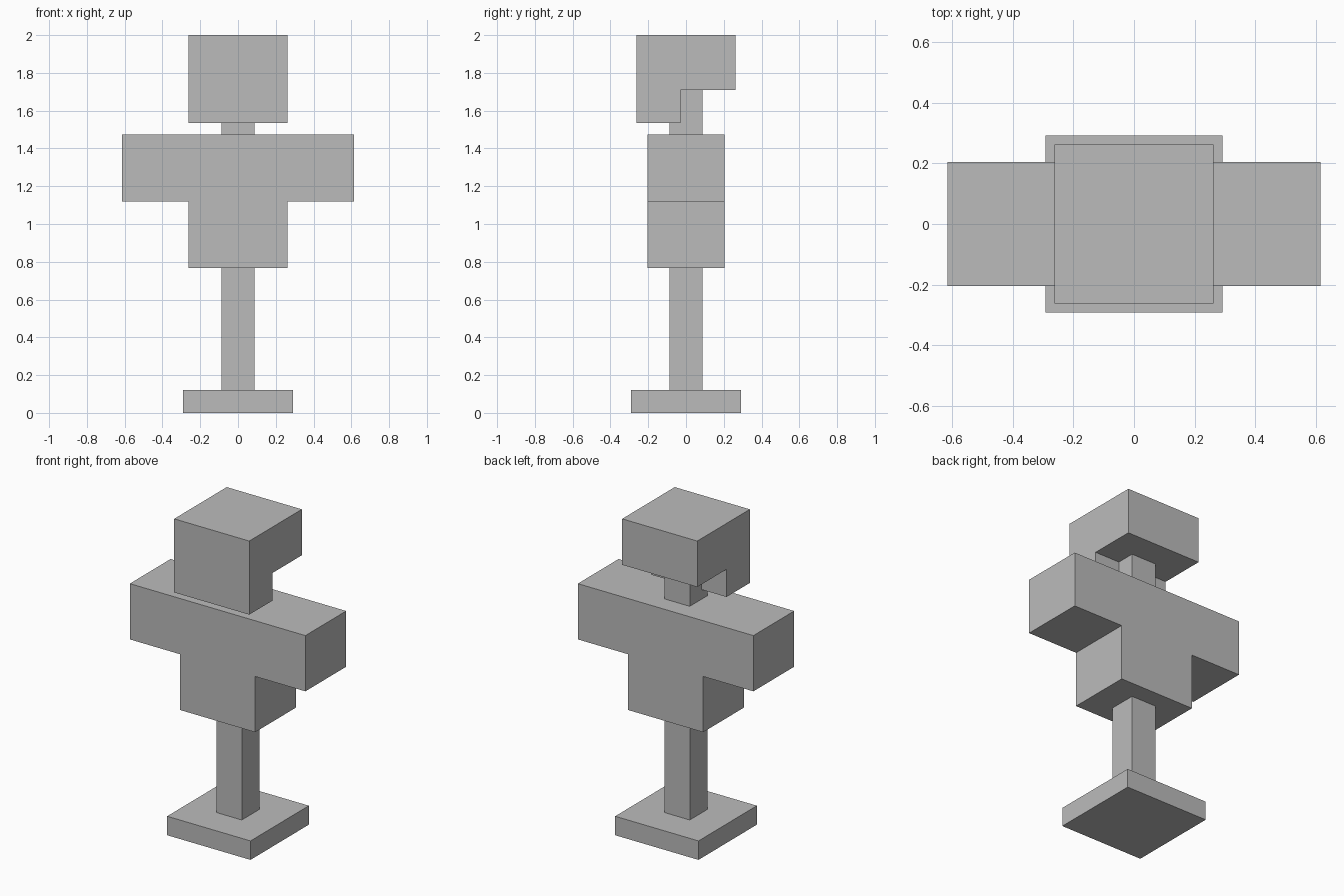
import bpy
import bmesh
from mathutils import Vector

default_cube = bpy.data.objects.get("Cube")
if default_cube:
    bpy.data.objects.remove(default_cube, do_unlink=True)

grey = bpy.data.materials.new("plain grey")
grey.use_nodes = True
colour = (0.5, 0.5, 0.5, 1)
grey.diffuse_color = colour
grey.node_tree.nodes["Principled BSDF"].inputs["Base Color"].default_value = colour


def extrude_profile(name, points, direction):
    """Make a flat-faced solid by extruding a closed outline."""
    bm = bmesh.new()
    face = bm.faces.new([bm.verts.new(p) for p in points])
    result = bmesh.ops.extrude_face_region(bm, geom=[face], use_keep_orig=True)
    moved = [g for g in result["geom"] if isinstance(g, bmesh.types.BMVert)]
    bmesh.ops.translate(bm, verts=moved, vec=Vector(direction))
    bmesh.ops.recalc_face_normals(bm, faces=bm.faces)
    mesh = bpy.data.meshes.new(name)
    bm.to_mesh(mesh)
    bm.free()
    mesh.materials.append(grey)
    obj = bpy.data.objects.new(name, mesh)
    bpy.context.collection.objects.link(obj)
    return obj


def square_block(name, half, bottom, top):
    corners = [(-half, -half), (half, -half), (half, half), (-half, half)]
    return extrude_profile(name, [(x, y, bottom) for x, y in corners],
                           (0, 0, top - bottom))


# Shared levels and half widths
base_top, hip, arm_bottom, shoulder = 0.12, 0.767, 1.12, 1.473
chin, head_bottom, head_top = 1.534, 1.709, 2.0
base_half, post_half, body_half, arm_half = 0.292, 0.088, 0.263, 0.615
body_depth = 0.204

# Base plate and posts
square_block("base_plate", base_half, 0, base_top)
square_block("leg_post", post_half, base_top, hip)
square_block("neck_post", post_half, shoulder, head_bottom)

# T-shaped torso with arms
right_side = [(body_half, hip), (body_half, arm_bottom),
              (arm_half, arm_bottom), (arm_half, shoulder)]
outline = right_side + [(-x, z) for x, z in reversed(right_side)]
extrude_profile("torso_and_arms", [(x, -body_depth, z) for x, z in outline],
                (0, 2 * body_depth, 0))

# Head with a face that hangs lower at the front
face_back = -0.03
side = [(-body_half, chin), (face_back, chin), (face_back, head_bottom),
        (body_half, head_bottom), (body_half, head_top), (-body_half, head_top)]
extrude_profile("head", [(-body_half, y, z) for y, z in side],
                (2 * body_half, 0, 0))
